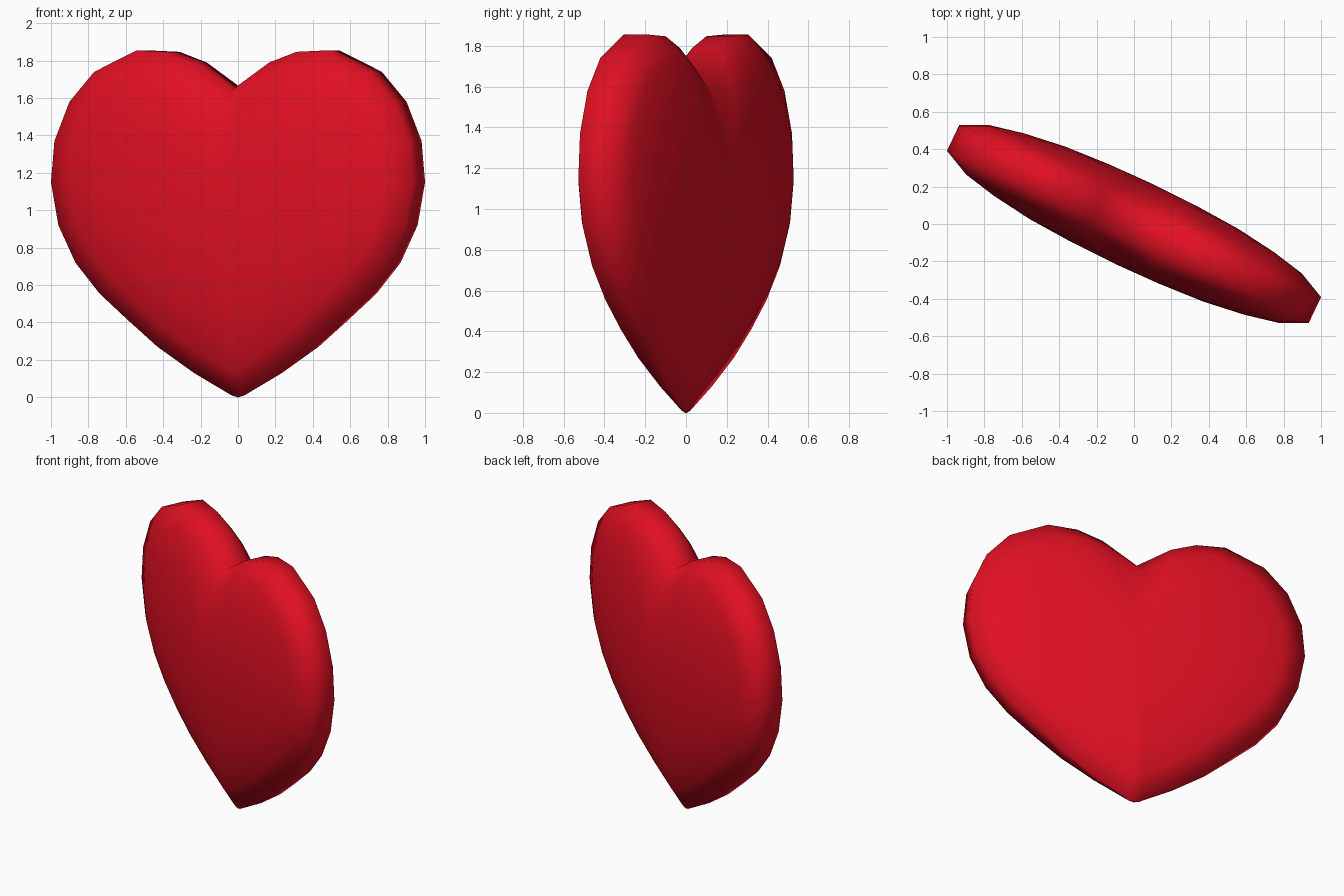
import bpy, bmesh, math
from mathutils import Matrix

if "Cube" in bpy.data.objects:
    bpy.data.objects.remove(bpy.data.objects["Cube"])

# Right half of the heart outline: (half width, height, half thickness at the rim)
half = [(0, 0, .005), (.035, .01, .006), (.25, .13, .022), (.456, .27, .043),
        (.62, .41, .06), (.79, .555, .063), (.93, .72, .068), (1.028, .92, .074),
        (1.071, 1.15, .076), (1.05, 1.37, .077), (.96, 1.58, .079), (.814, 1.74, .079),
        (.566, 1.855, .07), (.38, 1.847, .07), (.218, 1.79, .07), (0, 1.645, .07)]
outline = half + [(-u, z, n) for u, z, n in half[-2:0:-1]]

# Inset rings from rim to middle: (scale toward the middle, half thickness)
rings = [(1, .077), (.862, .147), (.69, .186), (.48, .216), (.24, .231)]
MID_Z, MID_T = 1.05, .236

bm = bmesh.new()


def bridge(a, b):
    for i in range(len(a)):
        j = (i + 1) % len(a)
        bm.faces.new((a[i], a[j], b[j], b[i]))


# Front and back cushions
rims = []
for side in (-1, 1):
    loops = []
    for s, t in rings:
        loops.append([bm.verts.new((u * s, side * (t - (.077 - n) * s * s),
                                    MID_Z + (z - MID_Z) * s)) for u, z, n in outline])
    for a, b in zip(loops, loops[1:]):
        bridge(a, b)
    mid = bm.verts.new((0, side * MID_T, MID_Z))
    last = loops[-1]
    for i in range(len(last)):
        bm.faces.new((last[i], last[(i + 1) % len(last)], mid))
    rims.append(loops[0])

# Narrow band joining the two rims
bridge(rims[0], rims[1])
bmesh.ops.recalc_face_normals(bm, faces=bm.faces)

# Turn the heart about the vertical axis
bm.transform(Matrix.Rotation(math.radians(-25.4), 4, 'Z'))
for f in bm.faces:
    f.smooth = True

mesh = bpy.data.meshes.new("heart")
bm.to_mesh(mesh)
bm.free()
heart = bpy.data.objects.new("heart", mesh)
bpy.context.collection.objects.link(heart)

red = bpy.data.materials.new("red")
red.diffuse_color = (.75, .005, .016, 1)
red.use_nodes = True
red.node_tree.nodes["Principled BSDF"].inputs["Base Color"].default_value = red.diffuse_color
mesh.materials.append(red)
